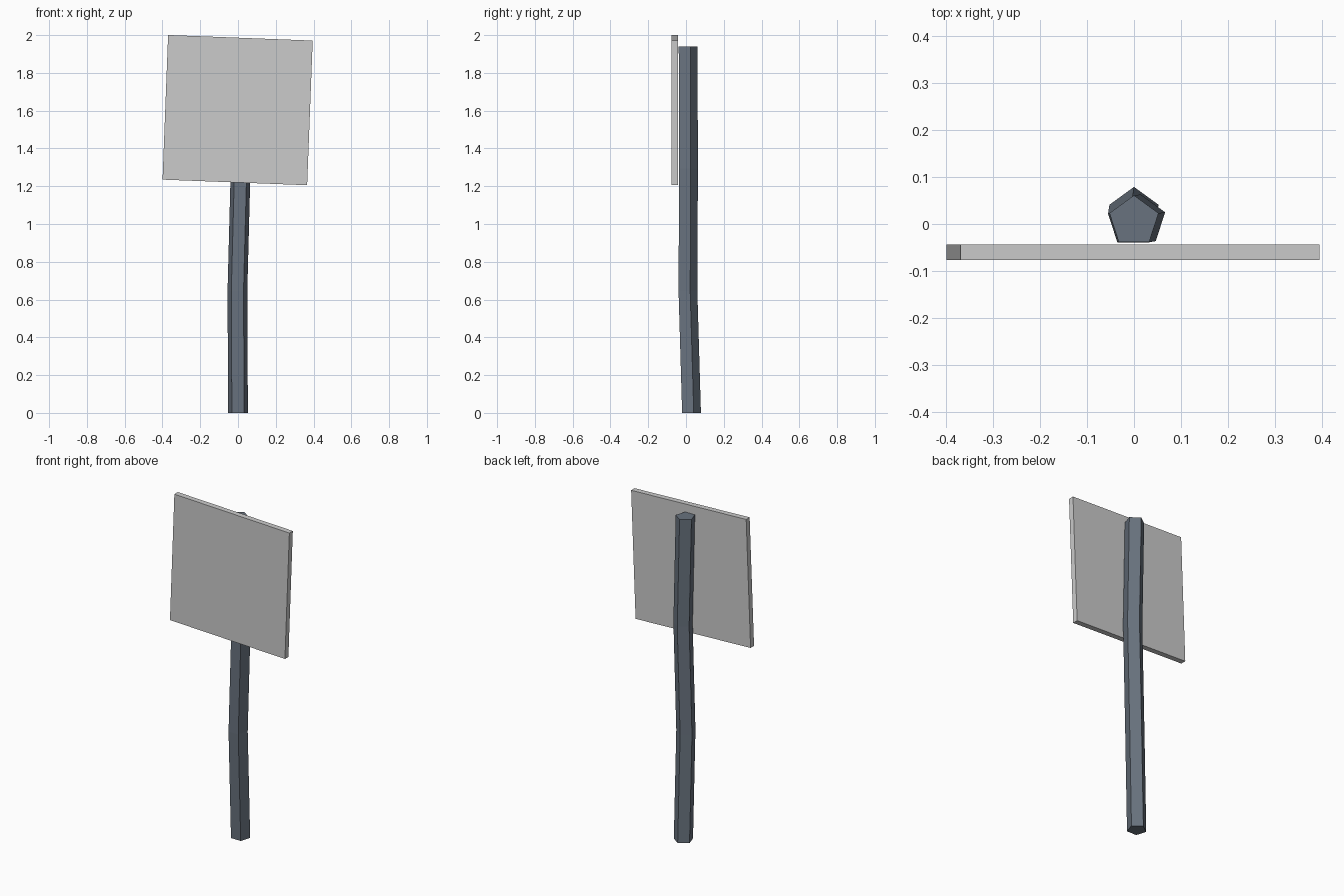
import bpy, bmesh
from math import sin, cos, pi, radians

if "Cube" in bpy.data.objects:
    bpy.data.objects.remove(bpy.data.objects["Cube"])

SIDES = 5
RADIUS = 0.055

# Slightly crooked five-sided post: ring centres from ground to top
path = [(0.0, 0.024, 0.0), (-0.003, 0.005, 0.647),
        (0.014, 0.008, 1.293), (0.0, 0.006, 1.94)]

bm = bmesh.new()
rings = []
for cx, cy, z in path:
    ring = []
    for i in range(SIDES):
        a = pi / 2 + 2 * pi * i / SIDES
        ring.append(bm.verts.new((cx + RADIUS * cos(a), cy + RADIUS * sin(a), z)))
    rings.append(ring)
for low, high in zip(rings, rings[1:]):
    for i in range(SIDES):
        j = (i + 1) % SIDES
        bm.faces.new((low[i], low[j], high[j], high[i]))
bm.faces.new(rings[0][::-1])
bm.faces.new(rings[-1])
mesh = bpy.data.meshes.new("post")
bm.to_mesh(mesh)
bm.free()
post = bpy.data.objects.new("post", mesh)
bpy.context.collection.objects.link(post)

metal = bpy.data.materials.new("dark_metal")
metal.diffuse_color = (0.14, 0.17, 0.21, 1)
metal.use_nodes = True
metal.node_tree.nodes["Principled BSDF"].inputs["Base Color"].default_value = metal.diffuse_color
mesh.materials.append(metal)

# Square sign panel, tilted a little clockwise
bpy.ops.mesh.primitive_cube_add(size=1, location=(-0.002, -0.06, 1.603),
                                rotation=(0, radians(2.2), 0))
panel = bpy.context.object
panel.name = "sign_panel"
panel.scale = (0.766, 0.033, 0.766)
